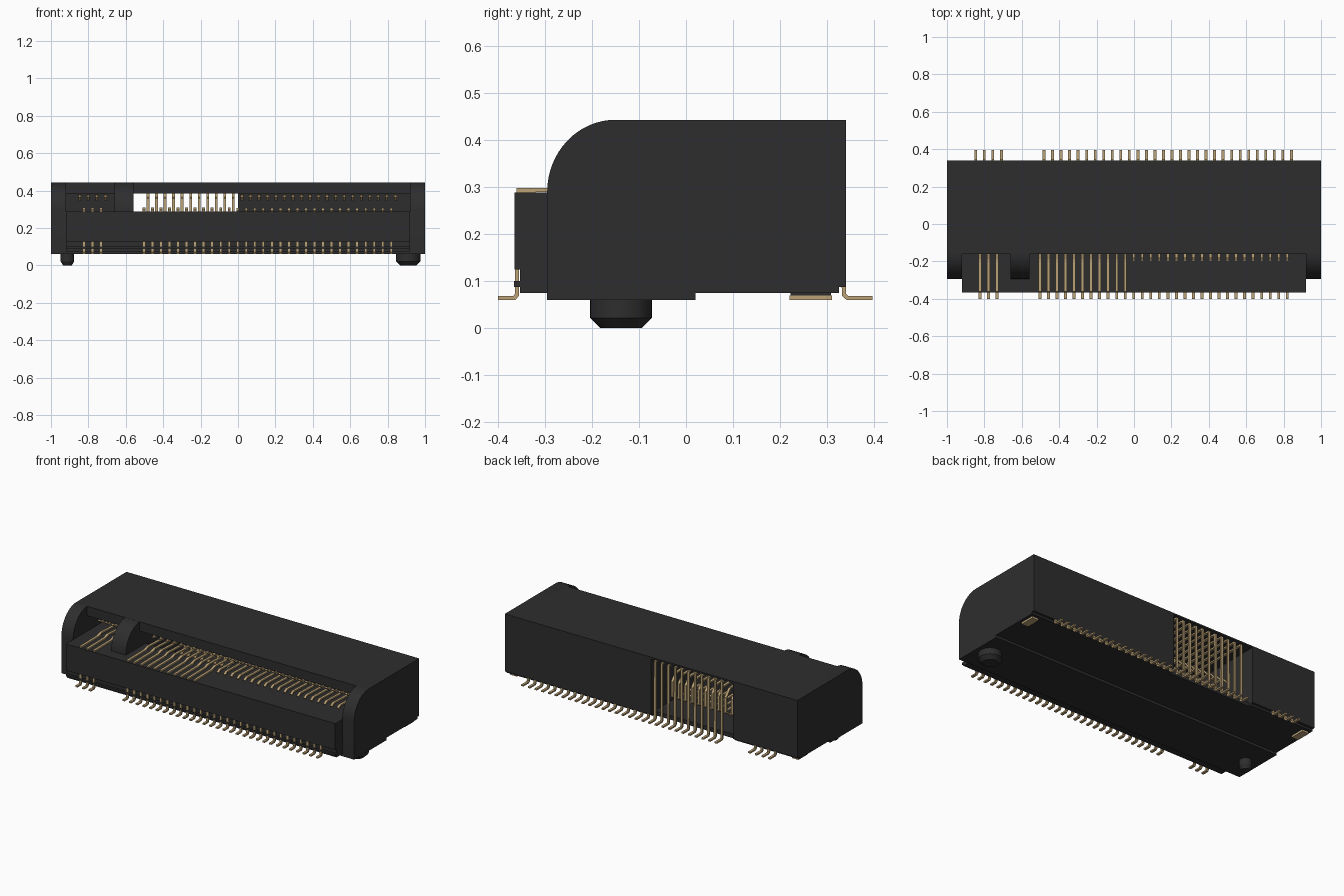
import bpy, bmesh, math
from mathutils import Vector

if "Cube" in bpy.data.objects:
    bpy.data.objects.remove(bpy.data.objects["Cube"], do_unlink=True)


def make_material(name, rgb, rough):
    m = bpy.data.materials.new(name)
    m.use_nodes = True
    m.diffuse_color = (*rgb, 1)
    b = m.node_tree.nodes["Principled BSDF"]
    b.inputs["Base Color"].default_value = (*rgb, 1)
    b.inputs["Roughness"].default_value = rough
    return m


BLACK = make_material("black plastic", (0.027, 0.027, 0.028), 0.6)
GOLD = make_material("gold contact", (0.50, 0.36, 0.18), 0.5)


def extrude_profiles(name, profile, spans, mat, smooth=False):
    """Extrude a (y, z) outline along x over each (x0, x1) span."""
    bm = bmesh.new()
    for x0, x1 in spans:
        face = bm.faces.new([bm.verts.new((x0, y, z)) for y, z in profile])
        out = bmesh.ops.extrude_face_region(bm, geom=[face])
        bmesh.ops.translate(bm, vec=(x1 - x0, 0, 0),
                            verts=[v for v in out["geom"] if isinstance(v, bmesh.types.BMVert)])
    bmesh.ops.recalc_face_normals(bm, faces=bm.faces)
    return finish(name, bm, mat, smooth)


def finish(name, bm, mat, smooth=False):
    me = bpy.data.meshes.new(name)
    bm.to_mesh(me)
    bm.free()
    me.materials.append(mat)
    ob = bpy.data.objects.new(name, me)
    bpy.context.scene.collection.objects.link(ob)
    if smooth:
        bpy.ops.object.select_all(action="DESELECT")
        ob.select_set(True)
        bpy.context.view_layer.objects.active = ob
        bpy.ops.object.shade_smooth_by_angle(angle=math.radians(30))
    return ob


def rect(y0, y1, z0, z1):
    return [(y0, z0), (y1, z0), (y1, z1), (y0, z1)]


def strip(path, t=0.009):
    """Outline of a bent metal strip of thickness t following a (y, z) path."""
    pts = [Vector(p) for p in path]
    left, right = [], []
    for i, p in enumerate(pts):
        a = (p - pts[i - 1]).normalized() if i else (pts[1] - p).normalized()
        b = (pts[i + 1] - p).normalized() if i < len(pts) - 1 else a
        na, nb = Vector((-a.y, a.x)), Vector((-b.y, b.x))
        n = (na + nb).normalized()
        n *= t / 2 / max(0.4, n.dot(na))
        left.append(tuple(p + n))
        right.append(tuple(p - n))
    return left + right[::-1]


def contacts(name, path, xs, w=0.015):
    extrude_profiles(name, strip(path), [(x - w / 2, x + w / 2) for x in xs], GOLD)


# Housing: rounded end walls and the key rib share the front curve
arc = [(-0.15 - 0.145 * math.cos(a), 0.29 + 0.153 * math.sin(a))
       for a in [math.pi / 2 * i / 16 for i in range(17)]]
end_profile = [(-0.295, 0.06)] + arc + [
    (0.34, 0.443), (0.34, 0.088), (0.325, 0.088), (0.325, 0.075), (0.02, 0.075), (0.02, 0.06)]
extrude_profiles("end_walls", end_profile, [(-1, -0.92), (0.92, 1)], BLACK, True)
extrude_profiles("key_rib", [(-0.295, 0.2)] + arc + [(0.1, 0.443), (0.1, 0.2)],
                 [(-0.66, -0.56)], BLACK, True)

# Closed housing sections with the card slot
slot_profile = [(-0.353, 0.075), (0.325, 0.075), (0.325, 0.088), (0.34, 0.088), (0.34, 0.443),
                (-0.16, 0.443), (-0.16, 0.385), (0.1, 0.385), (0.1, 0.288), (-0.353, 0.288)]
extrude_profiles("slotted_housing", slot_profile, [(-0.92, -0.56), (0, 0.92)], BLACK)

# Open section showing the contacts from behind
OPEN = [(-0.56, 0)]
extrude_profiles("open_floor", [(-0.353, 0.075), (0.31, 0.075), (0.31, 0.1), (-0.1, 0.1),
                                (-0.1, 0.288), (-0.353, 0.288)], OPEN, BLACK)
extrude_profiles("open_roof", [(-0.16, 0.443), (-0.16, 0.385), (-0.09, 0.385), (-0.09, 0.433),
                               (0.34, 0.433), (0.34, 0.443)], OPEN, BLACK)

# Front lip, retaining bar and bottom step
FULL = [(-0.92, 0.92)]
extrude_profiles("front_lip", rect(-0.365, -0.353, 0.125, 0.288), FULL, BLACK)
extrude_profiles("retaining_bar", rect(-0.366, -0.353, 0.088, 0.1), FULL, BLACK)
extrude_profiles("bottom_step", rect(-0.295, 0.02, 0.06, 0.075), FULL, BLACK)


# Locating pegs with chamfered tips
def peg(name, x, r):
    bm = bmesh.new()
    for z0, z1, r0, r1 in ((0.022, 0.07, r, r), (0, 0.022, r * 0.66, r)):
        ret = bmesh.ops.create_cone(bm, cap_ends=True, segments=32, radius1=r0, radius2=r1, depth=z1 - z0)
        bmesh.ops.translate(bm, vec=(x, -0.138, (z0 + z1) / 2), verts=ret["verts"])
    finish(name, bm, BLACK, True)


peg("large_peg", 0.91, 0.066)
peg("small_peg", -0.912, 0.036)

# Solder pads under the rear corners
PADS = [(-0.985, -0.94), (0.94, 0.985)]
extrude_profiles("solder_pads", rect(0.22, 0.31, 0.06, 0.07), PADS, GOLD)
extrude_profiles("pad_seats", rect(0.222, 0.308, 0.07, 0.076), PADS, BLACK)

# Contact positions
P = 0.0456
front_short = [-0.824 + P * i for i in range(3)]
front_long = [-0.503 + P * i for i in range(30)]
rear_short = [-0.846 + P * i for i in range(4)]
rear_long = [-0.481 + P * i for i in range(30)]
front_open = front_long[:11]
rear_open = rear_long[:11]

# Soldered feet, front and rear
contacts("front_feet", [(-0.4, 0.0645), (-0.365, 0.0645), (-0.359, 0.071), (-0.359, 0.125)],
         front_short + front_long)
foot = [(0.396, 0.0645), (0.343, 0.0645), (0.336, 0.071)]
contacts("rear_feet", foot + [(0.335, 0.1)], rear_short + rear_long[11:])

# Exposed rear contacts: riser, arm under the roof and sprung tip
contacts("rear_open_contacts", foot + [(0.335, 0.42), (0.0, 0.42), (-0.07, 0.365), (-0.14, 0.36)],
         rear_open)

# Lower contacts lying along the slot
contacts("lower_long_contacts", [(-0.36, 0.293), (-0.19, 0.295), (-0.16, 0.305), (0.09, 0.293)],
         front_short)
contacts("lower_open_contacts", [(-0.36, 0.293), (-0.19, 0.295), (-0.16, 0.305), (0.16, 0.293),
                                 (0.2, 0.25), (0.2, 0.16), (0.16, 0.13), (-0.12, 0.13)], front_open)
contacts("lower_short_contacts", [(-0.195, 0.29), (-0.175, 0.303), (0.09, 0.295)], front_long[11:])

# Upper contact tips below the roof
contacts("upper_contact_tips", [(-0.145, 0.37), (-0.12, 0.35), (0.09, 0.375)],
         rear_short + rear_long[11:])
